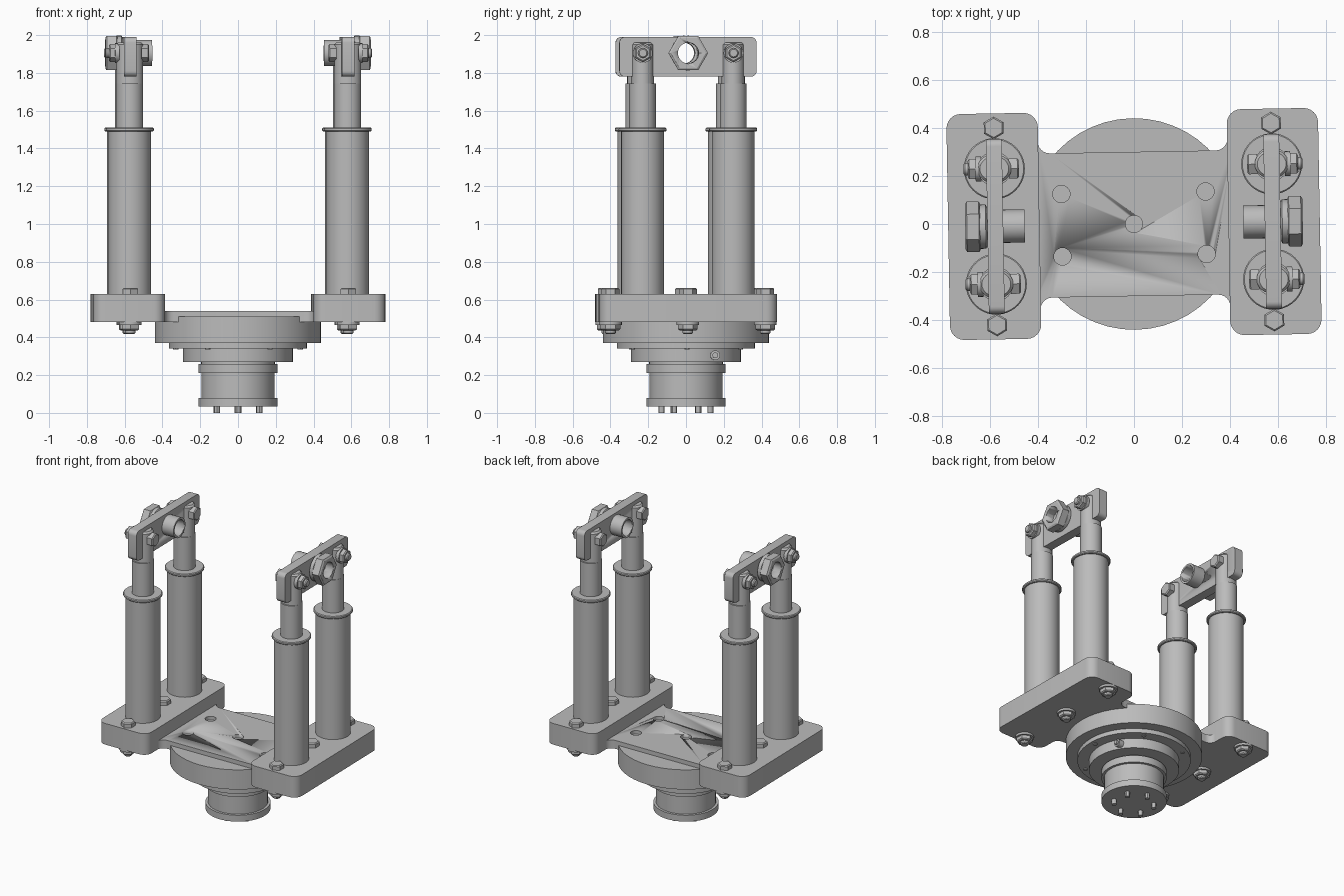
import bpy, bmesh
from math import pi, sin, cos, radians
from mathutils import Matrix, Vector

cube = bpy.data.objects.get("Cube")
if cube:
    bpy.data.objects.remove(cube, do_unlink=True)

TURN = radians(1.0)      # whole assembly sits slightly turned
POST_X, POST_Y, PIN_Z = 0.577, 0.24, 1.905

steel = bpy.data.materials.new("grey steel")
GREY = (0.5, 0.5, 0.5, 1)
steel.diffuse_color = GREY
steel.use_nodes = True
steel.node_tree.nodes["Principled BSDF"].inputs["Base Color"].default_value = GREY


def finish(name, bm, matrix=None):
    """Turn a bmesh into a smooth-by-angle object."""
    if matrix:
        bm.transform(matrix)
    bmesh.ops.recalc_face_normals(bm, faces=bm.faces)
    mesh = bpy.data.meshes.new(name)
    bm.to_mesh(mesh)
    bm.free()
    mesh.materials.append(steel)
    ob = bpy.data.objects.new(name, mesh)
    bpy.context.collection.objects.link(ob)
    ob.rotation_euler.z = TURN
    bpy.ops.object.select_all(action='DESELECT')
    ob.select_set(True)
    bpy.context.view_layer.objects.active = ob
    bpy.ops.object.shade_smooth_by_angle(angle=radians(30))
    return ob


def lathe(name, profile, sides=40, matrix=None, start=0.0):
    """Revolve (radius, height) points around z and cap both ends."""
    bm = bmesh.new()
    rings = []
    for r, z in profile:
        rings.append([bm.verts.new((r * cos(start + 2 * pi * i / sides),
                                    r * sin(start + 2 * pi * i / sides), z))
                      for i in range(sides)])
    for a, b in zip(rings, rings[1:]):
        for i in range(sides):
            j = (i + 1) % sides
            bm.faces.new((a[i], a[j], b[j], b[i]))
    bm.faces.new(rings[0])
    bm.faces.new(rings[-1])
    return finish(name, bm, matrix)


def prism(name, outline, z0, z1, matrix=None):
    bm = bmesh.new()
    face = bm.faces.new([bm.verts.new((x, y, z0)) for x, y in outline])
    top = bmesh.ops.extrude_face_region(bm, geom=[face])["geom"]
    verts = [v for v in top if isinstance(v, bmesh.types.BMVert)]
    bmesh.ops.translate(bm, verts=verts, vec=(0, 0, z1 - z0))
    return finish(name, bm, matrix)


def rounded_rect(w, h, r, steps=6):
    """Outline of a rectangle with half sizes w, h and corner radius r."""
    pts = []
    for k, (sx, sy) in enumerate(((1, 1), (-1, 1), (-1, -1), (1, -1))):
        for i in range(steps + 1):
            a = pi / 2 * (k + i / steps)
            pts.append((sx * (w - r) + r * cos(a), sy * (h - r) + r * sin(a)))
    return pts


def along_x(x, y, z):
    """Place a z-axis part so that its axis points to +x."""
    return Matrix.Translation((x, y, z)) @ Matrix.Rotation(pi / 2, 4, 'Y')


def at(x, y, z=0):
    return Matrix.Translation((x, y, z))


def cut(ob, cutter):
    mod = ob.modifiers.new("hole", 'BOOLEAN')
    mod.operation = 'DIFFERENCE'
    mod.solver = 'EXACT'
    mod.object = cutter
    cutter.hide_render = True
    cutter.hide_viewport = True
    cutter.display_type = 'WIRE'


# Stepped turntable base
lathe("turntable_base", [(0.21, 0.035), (0.21, 0.08), (0.193, 0.08), (0.193, 0.21),
                         (0.21, 0.21), (0.21, 0.26), (0.195, 0.26), (0.195, 0.27),
                         (0.29, 0.27), (0.29, 0.34), (0.365, 0.34), (0.365, 0.37),
                         (0.44, 0.37), (0.44, 0.51)], 48)
for i in range(6):
    a = i * pi / 3 + pi / 6
    lathe("base_bolt", [(0.016, 0), (0.016, 0.04)], 12, at(0.13 * cos(a), 0.13 * sin(a)))
    a += pi / 6
    lathe("flange_screw", [(0.014, 0.335), (0.014, 0.35)], 12,
          at(0.33 * cos(a), 0.33 * sin(a)))
lathe("side_fitting", [(0.026, 0), (0.026, 0.035), (0.015, 0.035), (0.015, 0.05)], 16,
      along_x(0.24, 0.15, 0.305))

# Bridge plate with filleted ends and five holes
quarter = [(0.43, 0.35)]
for i in range(7):
    a = pi / 2 * i / 6
    quarter.append((0.345 + 0.05 * cos(a), 0.35 - 0.05 * sin(a)))
outline = quarter + [(-x, y) for x, y in reversed(quarter)]
outline += [(-x, -y) for x, y in outline]
bridge = prism("bridge_plate", outline, 0.48, 0.54)
for x, y in ((0, 0), (0.3, 0.13), (-0.3, 0.13), (0.3, -0.13), (-0.3, -0.13)):
    cut(bridge, lathe("bridge_hole_cutter", [(0.036, 0.515), (0.036, 0.6)], 24, at(x, y)))
    lathe("bridge_hole_insert", [(0.03, 0.512), (0.03, 0.518)], 24, at(x, y))

# One side: plate, bolts, two posts, beam and pivot
side = []
side.append(prism("side_plate", rounded_rect(0.19, 0.47, 0.06), 0.48, 0.63, at(0.583, 0)))

for y in (-0.41, 0, 0.41):
    spot = at(POST_X, y)
    side += [
        lathe("plate_bolt_head", [(0.047, 0.62), (0.047, 0.655), (0.04, 0.662)], 6, spot, pi / 2),
        lathe("plate_washer", [(0.06, 0.465), (0.06, 0.485)], 24, spot),
        lathe("plate_nut", [(0.044, 0.437), (0.052, 0.443), (0.052, 0.47)], 6, spot, pi / 2),
        lathe("plate_bolt_tip", [(0.022, 0.418), (0.028, 0.424), (0.028, 0.45)], 16, spot)]

for y in (-POST_Y, POST_Y):
    spot = at(POST_X, y)
    side += [
        lathe("post_tube", [(0.113, 0.62), (0.113, 1.49), (0.122, 1.49), (0.127, 1.495),
                            (0.127, 1.505), (0.122, 1.51)], 40, spot),
        lathe("post_rod", [(0.071, 1.5), (0.071, 1.745)], 32, spot),
        lathe("rod_clevis", [(0.071, 1.74), (0.071, 1.95), (0.06, 1.962)], 32,
              spot @ Matrix.Diagonal((1, 0.86, 1, 1))),
        lathe("clevis_bolt_head", [(0.04, -0.102), (0.048, -0.096), (0.048, -0.06)], 6,
              along_x(POST_X, y, PIN_Z)),
        lathe("clevis_washer", [(0.052, 0.055), (0.052, 0.078)], 24, along_x(POST_X, y, PIN_Z)),
        lathe("clevis_nut", [(0.048, 0.075), (0.048, 0.104), (0.04, 0.11)], 6,
              along_x(POST_X, y, PIN_Z)),
        lathe("clevis_bolt_tip", [(0.026, 0.1), (0.026, 0.122), (0.02, 0.128)], 16,
              along_x(POST_X, y, PIN_Z))]

# Cross beam with hollow pivot sleeve and large nut
bore = lathe("pivot_bore_cutter", [(0.055, -0.2), (0.055, 0.2)], 32,
             along_x(POST_X, 0, PIN_Z))
beam = prism("cross_beam", rounded_rect(0.105, 0.363, 0.03), -0.033, 0.033,
             along_x(POST_X, 0, 1.885))
pivot = along_x(POST_X, 0, PIN_Z)
sleeve = lathe("pivot_sleeve", [(0.069, -0.122), (0.069, 0)], 32, pivot)
washer = lathe("pivot_washer", [(0.075, 0.03), (0.092, 0.04), (0.092, 0.065)], 32, pivot)
nut = lathe("pivot_nut", [(0.095, 0.062), (0.105, 0.068), (0.105, 0.118), (0.093, 0.125)], 6,
            pivot, pi / 2)
bored = [beam, sleeve, washer, nut]
for part in bored:
    cut(part, bore)
side += bored

# Opposite side is the same set turned half way round
far_bore = bore.copy()
far_bore.rotation_euler.z = TURN + pi
bpy.context.collection.objects.link(far_bore)
for part in side:
    twin = part.copy()
    twin.name = "far_" + part.name
    twin.rotation_euler.z = TURN + pi
    for mod in twin.modifiers:
        if mod.type == 'BOOLEAN':
            mod.object = far_bore
    bpy.context.collection.objects.link(twin)
